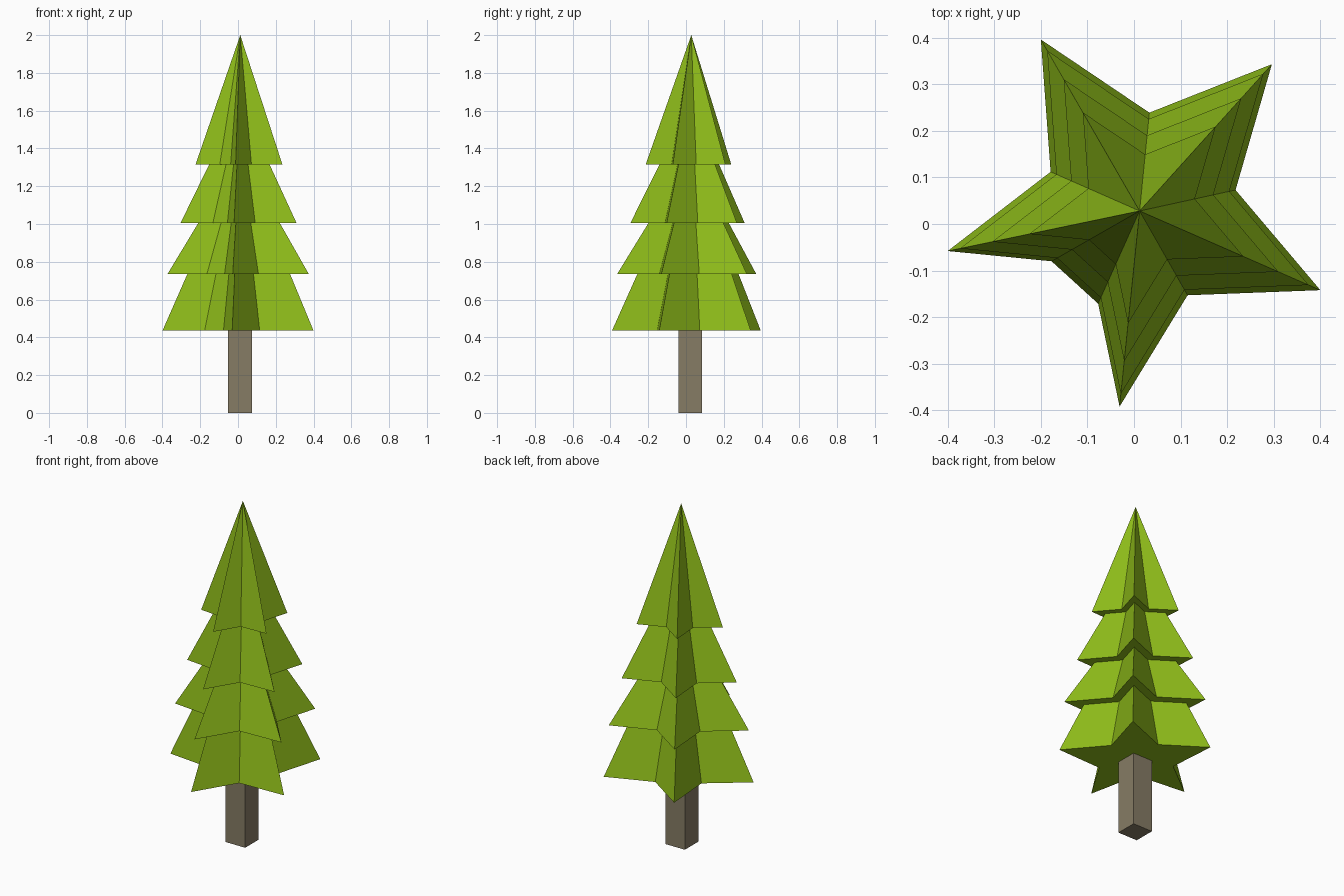
import bpy, bmesh
from mathutils import Vector

if "Cube" in bpy.data.objects:
    bpy.data.objects.remove(bpy.data.objects["Cube"])


def material(name, colour):
    m = bpy.data.materials.new(name)
    m.diffuse_color = (*colour, 1)
    m.use_nodes = True
    m.node_tree.nodes["Principled BSDF"].inputs["Base Color"].default_value = m.diffuse_color
    return m


def add_object(name, bm, mat):
    bmesh.ops.recalc_face_normals(bm, faces=bm.faces)
    me = bpy.data.meshes.new(name)
    bm.to_mesh(me)
    bm.free()
    me.materials.append(mat)
    ob = bpy.data.objects.new(name, me)
    bpy.context.collection.objects.link(ob)
    return ob


green = material("needle_green", (0.27, 0.50, 0.01))
brown = material("bark_brown", (0.24, 0.20, 0.13))

AXIS = Vector((0.012, 0.028))
# irregular star outline of the lowest tier, seen from above
STAR = [(-0.20, 0.396), (-0.179, 0.112), (-0.40, -0.058), (-0.177, -0.08),
        (-0.077, -0.171), (-0.031, -0.392), (0.115, -0.153), (0.40, -0.142),
        (0.218, 0.073), (0.296, 0.343), (0.033, 0.239)]
# (height, star scale): skirt bottom and top of each tier
RINGS = [(0.435, 1.0), (0.735, 0.68), (0.735, 0.935), (1.005, 0.54),
         (1.005, 0.768), (1.315, 0.40), (1.315, 0.575)]

# foliage: stacked star skirts closing to a point
bm = bmesh.new()
loops = []
for z, s in RINGS:
    pts = [AXIS + (Vector(p) - AXIS) * s for p in STAR]
    loops.append([bm.verts.new((p.x, p.y, z)) for p in pts])
n = len(STAR)
bm.faces.new(loops[0])
for low, high in zip(loops, loops[1:]):
    for i in range(n):
        j = (i + 1) % n
        bm.faces.new((low[i], low[j], high[j], high[i]))
tip = bm.verts.new((*AXIS, 2.0))
for i in range(n):
    bm.faces.new((loops[-1][i], loops[-1][(i + 1) % n], tip))
add_object("foliage", bm, green)

# trunk: square post
bm = bmesh.new()
bmesh.ops.create_cube(bm, size=1)
bmesh.ops.scale(bm, vec=(0.127, 0.125, 0.435), verts=bm.verts)
bmesh.ops.translate(bm, vec=(0.011, 0.023, 0.2175), verts=bm.verts)
add_object("trunk", bm, brown)
